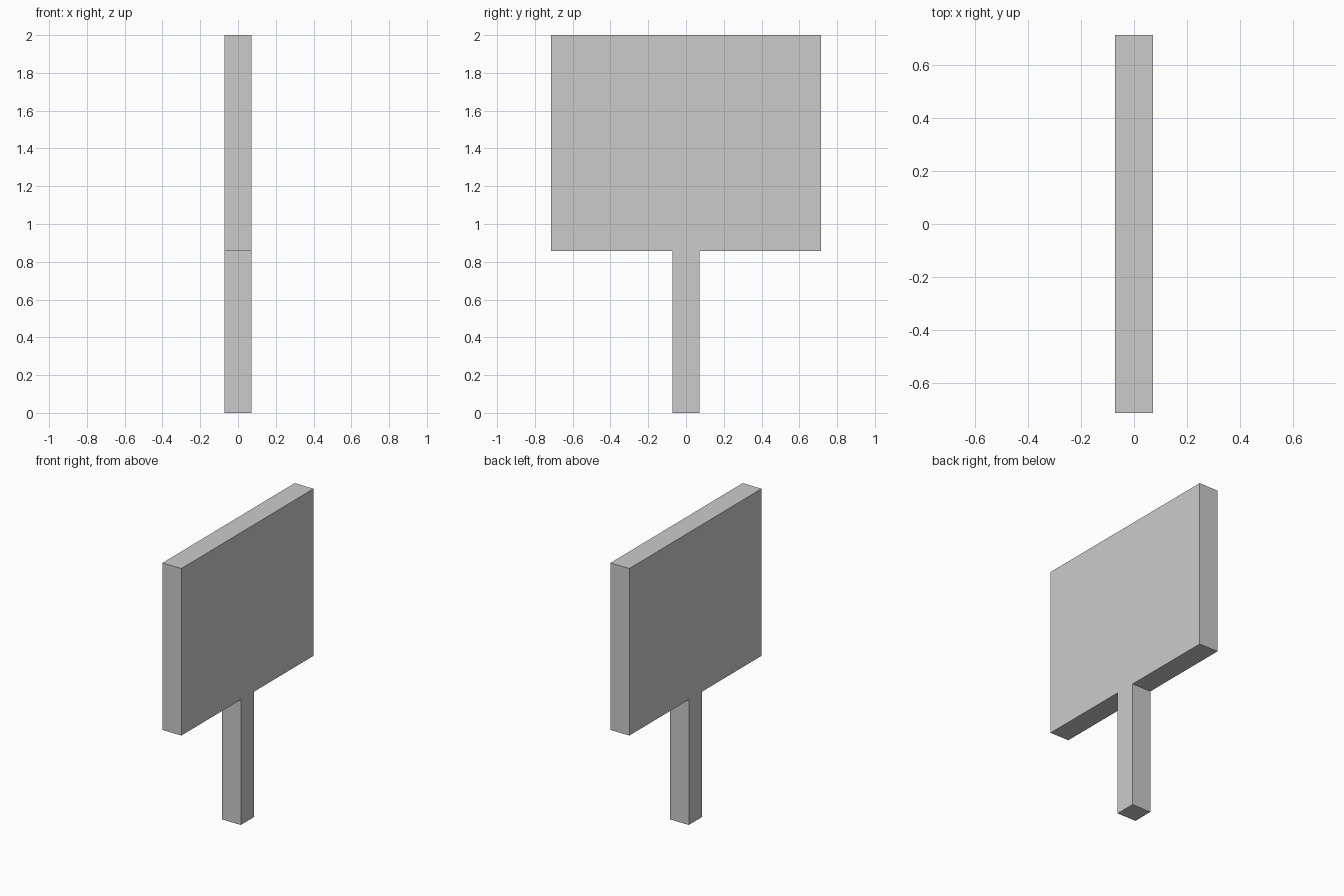
import bpy
import bmesh
from mathutils import Vector

if "Cube" in bpy.data.objects:
    bpy.data.objects.remove(bpy.data.objects["Cube"])

U = 2 / 14                      # base unit: post width and board thickness
POST_H, BOARD_H = 6 * U, 8 * U
POST_HALF, BOARD_HALF = U / 2, 5 * U

# Half outline of post and board in the y-z plane, mirrored to a full loop
half = [(POST_HALF, 0), (POST_HALF, POST_H),
        (BOARD_HALF, POST_H), (BOARD_HALF, POST_H + BOARD_H)]
outline = half + [(-y, z) for y, z in reversed(half)]

# Signboard on post: one flat outline extruded through its thickness
bm = bmesh.new()
face = bm.faces.new([bm.verts.new((-U / 2, y, z)) for y, z in outline])
extruded = bmesh.ops.extrude_face_region(bm, geom=[face])["geom"]
bmesh.ops.translate(bm, vec=Vector((U, 0, 0)),
                    verts=[g for g in extruded if isinstance(g, bmesh.types.BMVert)])
# The starting face closes the back
if not face.is_valid:
    bm.verts.ensure_lookup_table()
    bmesh.ops.holes_fill(bm, edges=bm.edges[:], sides=0)
bmesh.ops.recalc_face_normals(bm, faces=bm.faces[:])

mesh = bpy.data.meshes.new("signboard_on_post")
bm.to_mesh(mesh)
bm.free()
sign = bpy.data.objects.new("signboard_on_post", mesh)
bpy.context.collection.objects.link(sign)
